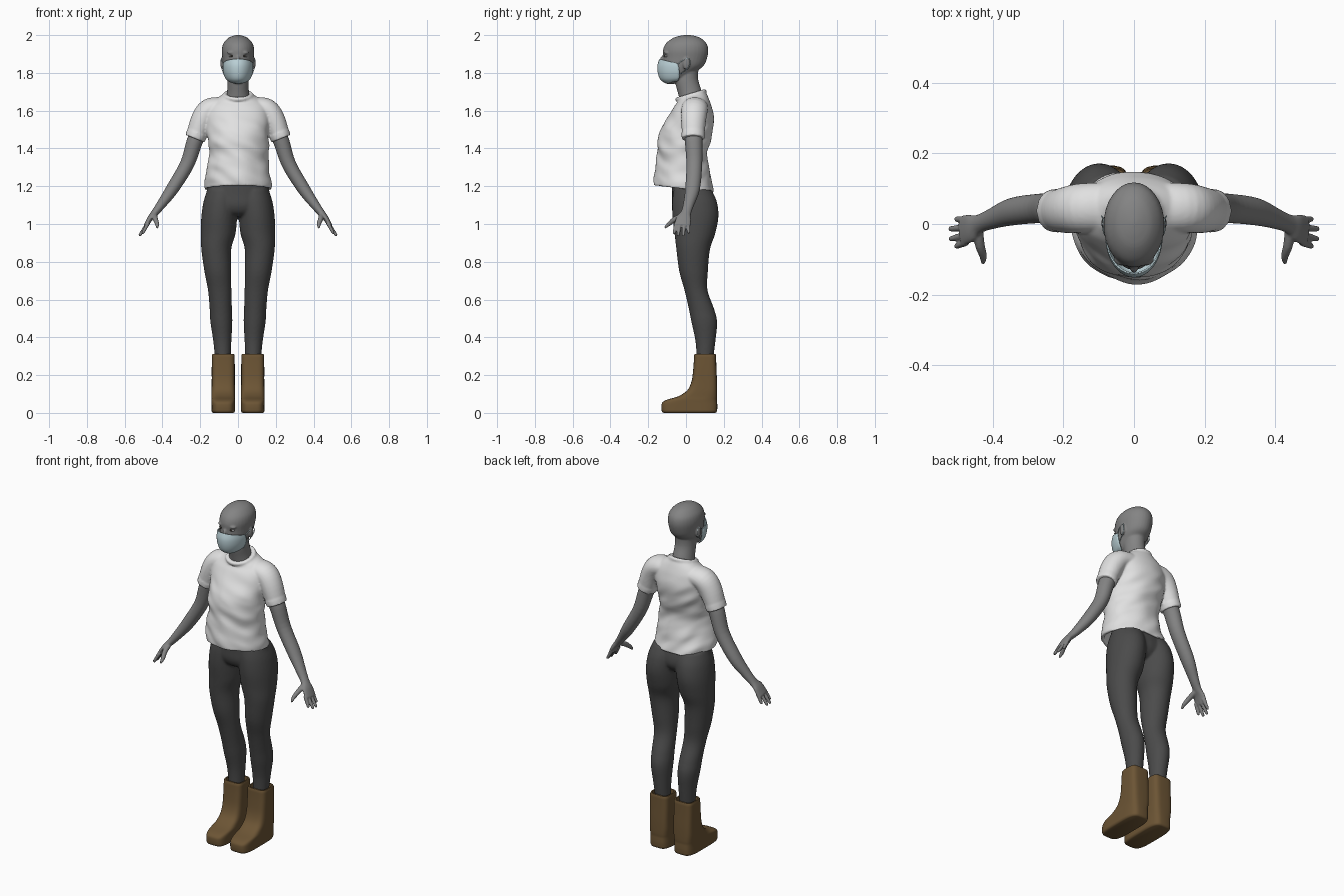
import bpy, bmesh, math
from mathutils import Vector, Matrix, noise

cube = bpy.data.objects.get("Cube")
if cube:
    bpy.data.objects.remove(cube, do_unlink=True)


def material(name, *rgb):
    m = bpy.data.materials.new(name)
    m.use_nodes = True
    m.diffuse_color = (*rgb, 1)
    bsdf = next(n for n in m.node_tree.nodes if n.type == 'BSDF_PRINCIPLED')
    bsdf.inputs["Base Color"].default_value = (*rgb, 1)
    return m


SKIN = material("grey skin", .23, .23, .23)
SHIRT = material("white cotton", .75, .75, .75)
PANTS = material("charcoal fabric", .07, .07, .07)
BOOT = material("brown leather", .15, .09, .035)
MASK = material("pale blue mask", .50, .64, .68)
EYE = material("eye white", .45, .45, .45)
IRIS = material("dark iris", .03, .025, .02)


def smooth_rows(rows, steps):
    """Catmull-Rom interpolation between cross-section rows."""
    rows = [Vector(r) for r in rows]
    out = []
    for i in range(len(rows) - 1):
        b, c = rows[i], rows[i + 1]
        a, d = rows[max(i - 1, 0)], rows[min(i + 2, len(rows) - 1)]
        for k in range(steps):
            t = k / steps
            out.append(b + (c - a) * (t / 2) + (a * 2 - b * 5 + c * 4 - d) * (t * t / 2)
                       + (b * 3 - a - c * 3 + d) * (t ** 3 / 2))
    return out + [rows[-1]]


def loft(bm, rows, side=1, upright=True, steps=5, seg=32, power=2, lead=(), tail=()):
    """Skin rows of (x, y, z, half a, half b, tilt) into a closed shell."""
    full = [Vector((*r, 0)) if len(r) == 5 else Vector(r) for r in rows]
    full = [Vector(r) for r in lead] + smooth_rows(full, steps) + [Vector(r) for r in tail]
    rings = []
    for i, r in enumerate(full):
        c = Vector(r[:3])
        u, v = Vector((1, 0, 0)), Vector((0, 1, 0))
        if not upright:
            d = (Vector(full[min(i + 1, len(full) - 1)][:3]) - Vector(full[max(i - 1, 0)][:3])).normalized()
            ref = Vector((0, 1, 0)) if abs(d.y) < .6 else Vector((1, 0, 0))
            u = (ref - d * ref.dot(d)).normalized()
            v = d.cross(u)
        ring = []
        for k in range(seg):
            t = math.tau * k / seg
            cs, sn = math.cos(t), math.sin(t)
            p = c + u * (r[3] * math.copysign(abs(cs) ** (2 / power), cs)) \
                + v * (r[4] * math.copysign(abs(sn) ** (2 / power), sn))
            p.z += r[5] * (p.y - c.y)
            ring.append(bm.verts.new((p.x * side, p.y, p.z)))
        rings.append(ring)
    for a, b in zip(rings, rings[1:]):
        for k in range(seg):
            j = (k + 1) % seg
            bm.faces.new((a[k], a[j], b[j], b[k]))
    bm.faces.new(rings[0])
    bm.faces.new(rings[-1])


def ball(bm, loc, size):
    bmesh.ops.create_uvsphere(bm, u_segments=20, v_segments=12, radius=1,
                              matrix=Matrix.Translation(loc) @ Matrix.Diagonal((*size, 1)))


def finish(bm, name, mat, voxel=0, angle=60):
    bmesh.ops.recalc_face_normals(bm, faces=bm.faces)
    me = bpy.data.meshes.new(name)
    bm.to_mesh(me)
    bm.free()
    me.materials.append(mat)
    ob = bpy.data.objects.new(name, me)
    bpy.context.collection.objects.link(ob)
    bpy.ops.object.select_all(action='DESELECT')
    ob.select_set(True)
    bpy.context.view_layer.objects.active = ob
    if voxel:
        me.shade_smooth()
        rm = ob.modifiers.new("blend", 'REMESH')
        rm.mode, rm.voxel_size, rm.use_smooth_shade = 'VOXEL', voxel, True
        sm = ob.modifiers.new("soften", 'SMOOTH')
        sm.factor, sm.iterations = .5, 4
    else:
        bpy.ops.object.shade_smooth_by_angle(angle=math.radians(angle))
    return ob


SIDES = (1, -1)

# Head, neck, ears, nose and brows
bm = bmesh.new()
loft(bm, [(0, .035, 1.60, .075, .055), (0, .022, 1.69, .059, .064),
          (0, .002, 1.77, .055, .062), (0, .01, 1.85, .055, .06)])
loft(bm, [(0, -.085, 1.742, .02, .02), (0, -.075, 1.755, .04, .042), (0, -.055, 1.78, .058, .075),
          (0, -.034, 1.81, .07, .094), (0, -.015, 1.84, .078, .11), (0, -.005, 1.88, .083, .117),
          (0, -.002, 1.92, .086, .12), (0, .001, 1.955, .078, .108), (0, .004, 1.983, .054, .076),
          (0, .006, 1.996, .027, .04), (0, .006, 2.001, .005, .006)])
ball(bm, (0, -.121, 1.862), (.012, .018, .03))
for s in SIDES:
    ball(bm, (.083 * s, .002, 1.85), (.010, .019, .034))
    ball(bm, (.034 * s, -.101, 1.907), (.024, .018, .008))
finish(bm, "head", SKIN, .005)

# Arms with hands and fingers
for s, label in zip(SIDES, ("left", "right")):
    bm = bmesh.new()
    loft(bm, [(.15, .038, 1.58, .048, .045), (.222, .04, 1.455, .047, .043), (.268, .044, 1.32, .042, .038),
              (.345, .035, 1.19, .039, .034), (.405, .014, 1.105, .029, .025), (.44, 0, 1.06, .027, .019),
              (.465, -.012, 1.03, .040, .015), (.488, -.02, .99, .043, .012)], s, False)
    for y0, tip in ((.012, (.506, .014, .95)), (-.01, (.524, -.014, .936)),
                    (-.032, (.523, -.043, .936)), (-.052, (.506, -.064, .948))):
        a, b = Vector((.476, y0, 1.005)), Vector(tip)
        rows = [(*a.lerp(b, t), r, r) for t, r in ((0, .011), (.5, .0095), (.9, .008), (1, .004))]
        loft(bm, rows, s, False, 3, 12)
    loft(bm, [(.444, -.01, 1.05, .016, .014), (.437, -.06, 1.025, .014, .014),
              (.428, -.09, 1.0, .011, .011), (.428, -.112, .98, .006, .006)], s, False, 4, 14)
    finish(bm, label + "_arm", SKIN, .004)

# T-shirt: hollow hem, torso, sleeves, cuffs and collar
bm = bmesh.new()
loft(bm, [(0, -.007, 1.185, .178, .160, -.12), (0, -.015, 1.25, .172, .148, -.05),
          (0, -.020, 1.35, .158, .133, 0), (0, -.012, 1.43, .160, .137, 0), (0, .004, 1.50, .166, .139, 0),
          (0, .026, 1.57, .172, .119, 0), (0, .036, 1.62, .165, .100, 0), (0, .038, 1.655, .13, .083, .1),
          (0, .03, 1.68, .085, .074, .25), (0, .026, 1.69, .068, .066, .3)], seg=64, steps=8,
     lead=[(0, -.012, 1.30, .140, .118, 0), (0, -.007, 1.185, .162, .144, -.12)])
for v in bm.verts:
    fade = max(0, min(1, (1.64 - v.co.z) * 8))
    p = v.co
    fold = noise.noise(Vector((p.x * 9, p.y * 9, p.z * 17 + p.x * 8)))
    push = Vector((p.x, p.y, 0)).normalized()
    v.co += push * fold * .011 * fade
for s in SIDES:
    loft(bm, [(.08, .048, 1.62, .07, .052), (.15, .045, 1.605, .07, .06),
              (.19, .04, 1.55, .066, .06), (.226, .038, 1.455, .057, .051)], s, False)
    loft(bm, [(.216, .038, 1.482, .062, .056), (.228, .038, 1.452, .061, .054)], s, False, 2)
loop = [(.072 * math.cos(t), .026 + .073 * math.sin(t), 1.682 + .022 * math.sin(t), .009, .012)
        for t in (math.tau * k / 32 for k in range(34))]
rings = [(Vector(a[:3]), Vector(b[:3])) for a, b in zip(loop, loop[1:])]
for a, b in rings:
    ball(bm, (a + b) / 2, (.011, .011, .012))
finish(bm, "t_shirt", SHIRT, .006)

# Trousers: hips and two legs
bm = bmesh.new()
loft(bm, [(0, .015, 1.25, .145, .09), (0, .033, 1.16, .170, .107), (0, .037, 1.10, .178, .11),
          (0, .036, 1.06, .15, .09), (0, .04, 1.04, .08, .06)])
for s in SIDES:
    loft(bm, [(.08, .035, 1.18, .082, .10), (.09, .045, 1.12, .092, .118), (.099, .05, 1.04, .095, .122),
              (.105, .047, .95, .092, .108), (.115, .038, .865, .079, .089), (.107, .04, .75, .071, .076),
              (.097, .053, .65, .062, .061), (.091, .082, .55, .059, .067), (.088, .097, .48, .058, .068),
              (.083, .103, .38, .048, .053), (.08, .1, .28, .041, .043)], s)
finish(bm, "trousers", PANTS, .007)

# Boots with an open rim
for s, label in zip(SIDES, ("left", "right")):
    bm = bmesh.new()
    x = .078
    loft(bm, [(x, .018, .012, .063, .147), (x, .018, .035, .063, .148), (x, .020, .055, .063, .145),
              (x, .032, .070, .063, .132), (x, .062, .088, .062, .103), (x, .086, .12, .062, .079),
              (x, .097, .17, .061, .067), (x, .100, .24, .061, .061), (x, .101, .305, .060, .058)],
         s, steps=4, seg=48, power=4,
         lead=[(x, .018, 0, .054, .137, 0), (x, .018, .004, .060, .144, 0)],
         tail=[(x, .101, .312, .057, .055, 0), (x, .101, .312, .050, .048, 0), (x, .101, .27, .048, .046, 0)])
    finish(bm, label + "_boot", BOOT, angle=50)

# Face mask: curved sheet wrapped round the lower face
bm = bmesh.new()
sheet = smooth_rows([(1.874, .078, -.141, -.045, .024), (1.84, .081, -.151, -.038, .010),
                     (1.80, .078, -.149, -.035, 0), (1.765, .066, -.136, -.036, -.005),
                     (1.744, .048, -.108, -.045, -.012)], 5)
grid = []
for z, w, front, back, droop in sheet:
    angles = [math.radians(-90 + 180 * k / 28) for k in range(29)]
    grid.append([bm.verts.new((w * math.sin(t), back + (front - back) * math.cos(t),
                               z - droop * (1 - math.cos(t)))) for t in angles])
for a, b in zip(grid, grid[1:]):
    for k in range(len(a) - 1):
        bm.faces.new((a[k], a[k + 1], b[k + 1], b[k]))
mask = finish(bm, "face_mask", MASK)
mask.modifiers.new("thickness", 'SOLIDIFY').thickness = .004

# Ear loops
bm = bmesh.new()
for s in SIDES:
    loft(bm, [(.077, -.042, 1.848, .002, .002), (.087, -.018, 1.866, .002, .002), (.087, .012, 1.878, .002, .002),
              (.092, .022, 1.855, .002, .002), (.086, .01, 1.825, .002, .002), (.074, -.036, 1.79, .002, .002)],
         s, False, 5, 8)
finish(bm, "ear_loops", MASK)

# Eyes
for name, mat, y, size in (("eyeballs", EYE, -.104, (.015, .012, .007)),
                           ("irises", IRIS, -.113, (.0065, .005, .006))):
    bm = bmesh.new()
    for s in SIDES:
        ball(bm, (.034 * s, y, 1.889), size)
    finish(bm, name, mat)
